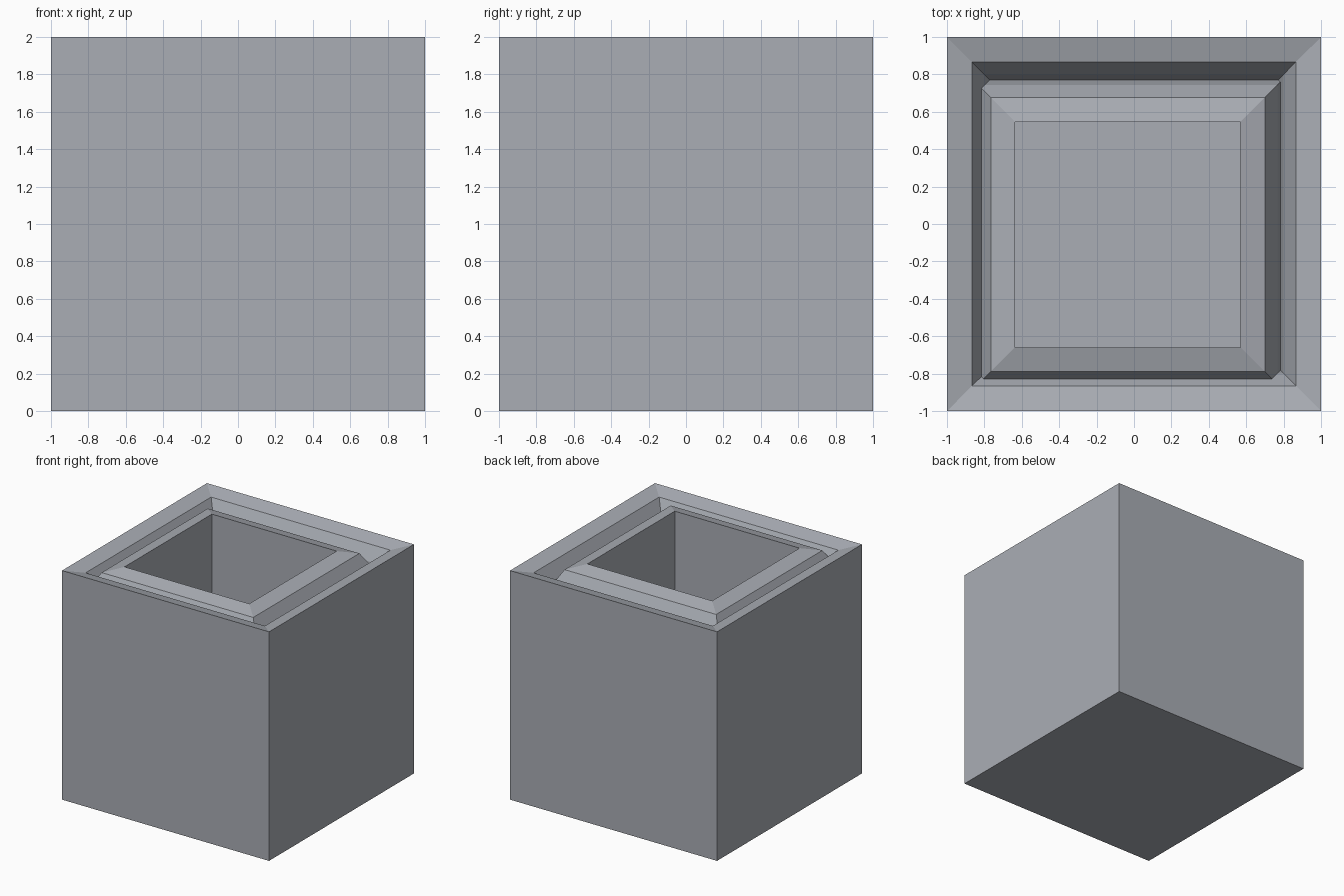
import bpy, bmesh

if "Cube" in bpy.data.objects:
    bpy.data.objects.remove(bpy.data.objects["Cube"])

grey = bpy.data.materials.new("blue grey")
grey.diffuse_color = (0.40, 0.42, 0.46, 1)
grey.use_nodes = True
grey.node_tree.nodes["Principled BSDF"].inputs["Base Color"].default_value = grey.diffuse_color


def square_solid(name, loops, centre=(0, 0)):
    """Closed solid through stacked square loops given as (half width, z)."""
    bm = bmesh.new()
    rings = []
    for h, z in loops:
        rings.append([bm.verts.new((centre[0] + sx * h, centre[1] + sy * h, z))
                      for sx, sy in ((-1, -1), (1, -1), (1, 1), (-1, 1))])
    for a, b in zip(rings, rings[1:]):
        for i in range(4):
            j = (i + 1) % 4
            bm.faces.new((a[i], a[j], b[j], b[i]))
    bm.faces.new(rings[0][::-1])
    bm.faces.new(rings[-1])
    bmesh.ops.recalc_face_normals(bm, faces=bm.faces)
    mesh = bpy.data.meshes.new(name)
    bm.to_mesh(mesh)
    bm.free()
    mesh.materials.append(grey)
    obj = bpy.data.objects.new(name, mesh)
    bpy.context.collection.objects.link(obj)
    return obj


def combine(target, helper, operation):
    mod = target.modifiers.new(helper.name, 'BOOLEAN')
    mod.operation = operation
    mod.object = helper
    mod.solver = 'EXACT'
    helper.hide_render = True
    helper.hide_viewport = True


# Inner frame and pocket sit slightly off centre
INNER = (-0.0325, -0.0565)

# Outer block: rim slopes gently inward, then drops ever steeper into the groove
block = square_solid("block", [(1, 0), (1, 2), (0.866, 1.965),
                               (0.80, 1.85), (0.733, 1.60)])

# Raised inner frame: steep outer side, gently sloping top
frame = square_solid("inner_frame",
                     [(0.871, 1.58), (0.7985, 1.85), (0.7325, 1.965),
                      (0.6025, 2)], INNER)

# Deep square pocket
pocket = square_solid("pocket_cutter", [(0.6025, 0.2), (0.6025, 2.2)], INNER)

combine(block, frame, 'UNION')
combine(block, pocket, 'DIFFERENCE')
